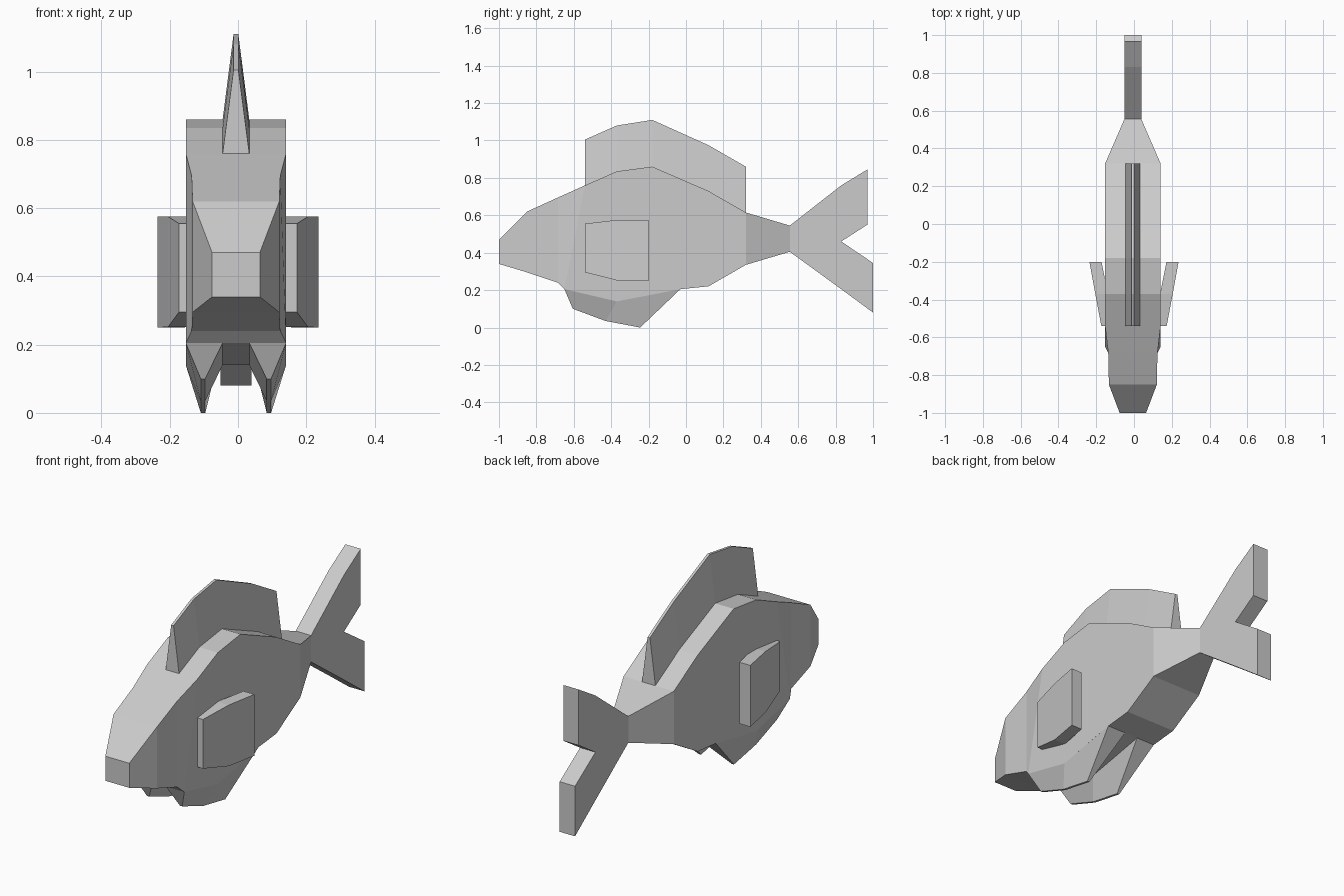
import bpy, bmesh

if "Cube" in bpy.data.objects:
    bpy.data.objects.remove(bpy.data.objects["Cube"])

CX = -0.006  # centre line of the body


def loft(name, rings):
    """Skin a series of equal-sized rings and cap both ends."""
    bm = bmesh.new()
    vs = [[bm.verts.new(p) for p in r] for r in rings]
    n = len(vs[0])
    for a, b in zip(vs, vs[1:]):
        for i in range(n):
            j = (i + 1) % n
            bm.faces.new((a[i], a[j], b[j], b[i]))
    bm.faces.new(vs[0])
    bm.faces.new(vs[-1])
    bmesh.ops.recalc_face_normals(bm, faces=bm.faces)
    me = bpy.data.meshes.new(name)
    bm.to_mesh(me)
    bm.free()
    ob = bpy.data.objects.new(name, me)
    bpy.context.collection.objects.link(ob)
    return ob


# Body: top y, top z, bottom y, bottom z, half width
body = [
    (-1.0, .47, -1.0, .34, .07), (-.85, .62, -.85, .295, .127),
    (-.685, .695, -.685, .24, .13), (-.54, .76, -.65, .205, .147),
    (-.37, .835, -.37, .14, .147), (-.18, .86, -.18, .176, .147),
    (-.03, .795, -.03, .205, .147), (.12, .73, .12, .22, .147),
    (.32, .615, .32, .335, .147), (.555, .545, .555, .405, .045),
]
loft("body", [[(CX - w, yt, zt), (CX + w, yt, zt), (CX + w, yb, zb), (CX - w, yb, zb)]
              for yt, zt, yb, zb, w in body])

# Forked tail: side outline given thickness
tail = [(.555, .545), (.83, .76), (.97, .845), (.97, .55), (.83, .46),
        (1.0, .345), (1.0, .08), (.83, .205), (.555, .405)]
loft("tail_fin", [[(CX + s * .045, y, z) for y, z in tail] for s in (-1, 1)])

# Dorsal fin: wide base tapering to a thin ridge (y, base z, ridge z)
dorsal = [(-.54, .76, 1.005), (-.37, .835, 1.08), (-.18, .86, 1.11),
          (.12, .73, .975), (.32, .615, .86)]
loft("dorsal_fin", [[(CX - .039, y, b), (CX + .039, y, b), (CX + .007, y, t), (CX - .007, y, t)]
                    for y, b, t in dorsal])

# Side fins (y, inner x, outer x, bottom z, top z)
side = [(-.54, .10, .173, .295, .555), (-.37, .138, .205, .252, .575),
        (-.2, .172, .236, .25, .575)]
# Belly fins (base y, base z, tip y, tip z)
belly = [(-.65, .205, -.605, .1), (-.37, .14, -.43, .035), (-.03, .205, -.245, 0)]

for s, label in ((-1, "left"), (1, "right")):
    loft("side_fin_" + label, [[(s * a, y, b), (s * o, y, b), (s * o, y, t), (s * a, y, t)]
                               for y, a, o, b, t in side])
    loft("belly_fin_" + label, [[(CX + s * .039, y, z), (CX + s * .147, y, z),
                                 (CX + s * .103, ty, tz), (CX + s * .09, ty, tz)]
                                for y, z, ty, tz in belly])
